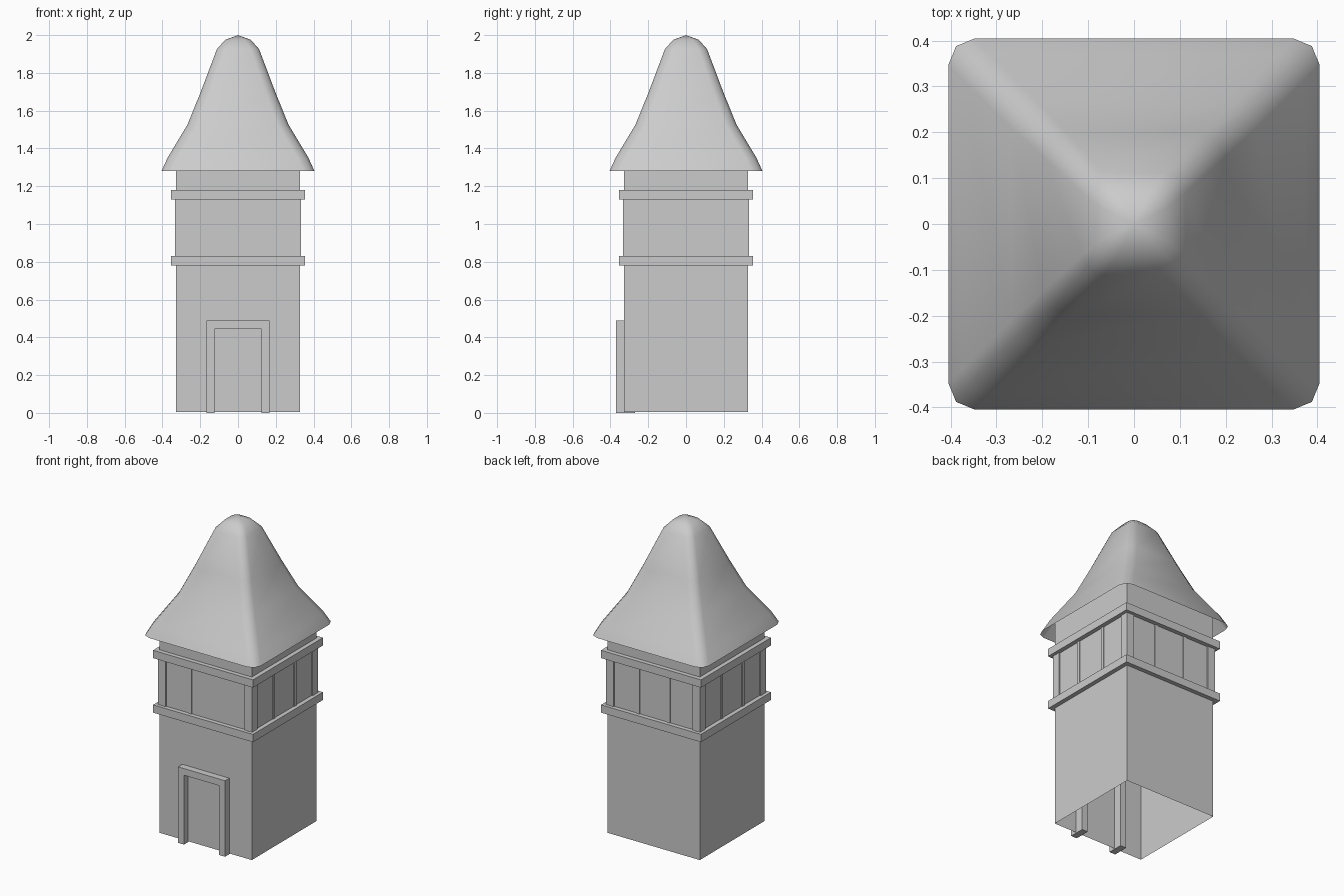
import bpy, bmesh, math
from mathutils import Matrix

if "Cube" in bpy.data.objects:
    bpy.data.objects.remove(bpy.data.objects["Cube"])


def finish(name, bm):
    bmesh.ops.recalc_face_normals(bm, faces=bm.faces[:])
    mesh = bpy.data.meshes.new(name)
    bm.to_mesh(mesh)
    bm.free()
    obj = bpy.data.objects.new(name, mesh)
    bpy.context.collection.objects.link(obj)
    return obj


def add_box(bm, x, y, z, turn=0):
    """Box from (min, max) ranges, optionally turned in quarter turns about z."""
    verts = bmesh.ops.create_cube(bm, size=1)["verts"]
    for v in verts:
        v.co = [lo + (c + 0.5) * (hi - lo) for c, (lo, hi) in zip(v.co, (x, y, z))]
    bmesh.ops.rotate(bm, verts=verts, matrix=Matrix.Rotation(turn * math.pi / 2, 3, 'Z'))


def loft(name, profile, closed=False):
    """Square rings (half width, z, corner radius) joined into a shell."""
    bm = bmesh.new()
    rings = []
    for h, z, r in profile:
        ring = []
        for q in range(4):
            a0 = q * math.pi / 2
            cx, cy = (h - r), (h - r)
            steps = (0, 45, 90) if r else (None,)
            for s in steps:
                px = cx + (r * math.cos(math.radians(s)) if r else 0)
                py = cy + (r * math.sin(math.radians(s)) if r else 0)
                ring.append(bm.verts.new((px * math.cos(a0) - py * math.sin(a0),
                                          px * math.sin(a0) + py * math.cos(a0), z)))
        rings.append(ring)
    pairs = list(zip(rings, rings[1:])) + ([(rings[-1], rings[0])] if closed else [])
    for a, b in pairs:
        n = len(a)
        for i in range(n):
            j = (i + 1) % n
            bm.faces.new((a[i], a[j], b[j], b[i]))
    if profile[0][2]:
        # close the rounded roof with a central tip
        tip = bm.verts.new((0, 0, 2.0))
        top = rings[-1]
        for i in range(len(top)):
            bm.faces.new((top[i], top[(i + 1) % len(top)], tip))
    return finish(name, bm)


# hollow tower walls, open underneath
loft("tower_walls", [(0.327, 0.005, 0), (0.327, 1.38, 0)])

# trim bands around the tower
for name, z0, z1 in (("lower_band", 0.78, 0.83), ("upper_band", 1.13, 1.18)):
    loft(name, [(0.355, z0, 0), (0.355, z1, 0), (0.327, z1, 0), (0.327, z0, 0)], closed=True)

# corner posts between the bands
bm = bmesh.new()
for q in range(4):
    add_box(bm, (0.28, 0.334), (0.28, 0.334), (0.83, 1.13), q)
finish("corner_posts", bm)

# thin upright battens on each face
bm = bmesh.new()
for q in range(4):
    for x in (-0.108, 0.108):
        if q == 0 and x > 0:
            continue
        add_box(bm, (x - 0.011, x + 0.011), (-0.332, -0.30), (0.83, 1.13), q)
finish("wall_battens", bm)

# door surround
bm = bmesh.new()
for s in (-1, 1):
    add_box(bm, tuple(sorted((s * 0.125, s * 0.167))), (-0.37, -0.27), (0, 0.445))
add_box(bm, (-0.167, 0.167), (-0.37, -0.27), (0.445, 0.488))
finish("door_frame", bm)

# flared roof with softened hips
roof = loft("roof", [(0.405, 1.28, 0.058), (0.373, 1.35, 0.058), (0.268, 1.525, 0.058),
                     (0.197, 1.70, 0.052), (0.112, 1.925, 0.045), (0.068, 1.975, 0.035)])
bpy.context.view_layer.objects.active = roof
roof.select_set(True)
bpy.ops.object.shade_smooth_by_angle(angle=math.radians(50))
